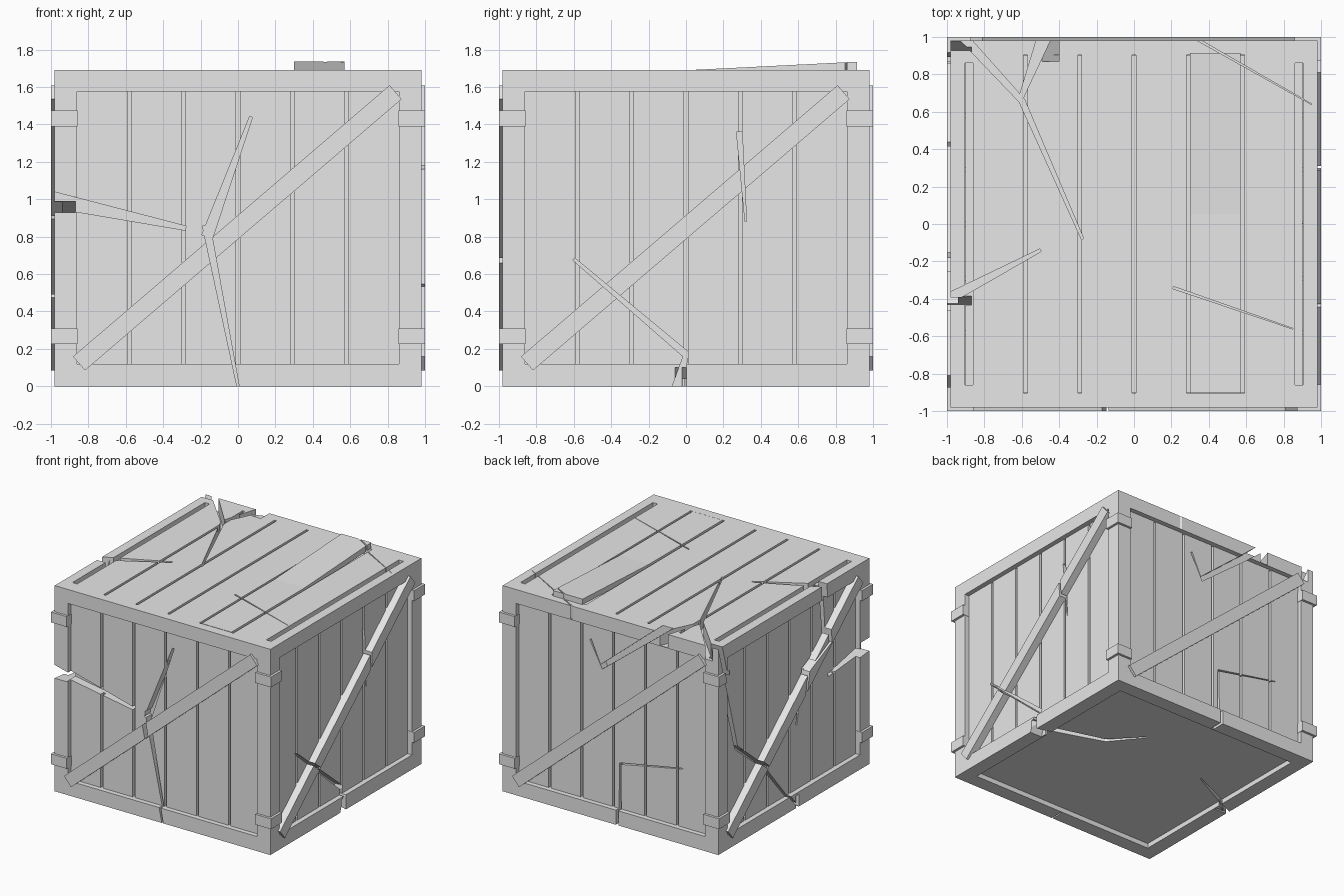
import bpy, bmesh, math
from mathutils import Matrix, Vector

if "Cube" in bpy.data.objects:
    bpy.data.objects.remove(bpy.data.objects["Cube"])

grey = bpy.data.materials.new("weathered grey")
grey.diffuse_color = (0.8, 0.8, 0.8, 1)
grey.use_nodes = True
grey.node_tree.nodes["Principled BSDF"].inputs["Base Color"].default_value = grey.diffuse_color
H = 1.69                      # crate height
parts = []


def turn(side):
    """Rotation taking the front to side 0 front, 1 right, 2 back, 3 left."""
    return Matrix.Rotation(side * math.pi / 2, 4, 'Z')


def finish(name, bm, matrix):
    bm.transform(matrix)
    bmesh.ops.recalc_face_normals(bm, faces=bm.faces)
    me = bpy.data.meshes.new(name)
    bm.to_mesh(me)
    bm.free()
    me.materials.append(grey)
    ob = bpy.data.objects.new(name, me)
    bpy.context.collection.objects.link(ob)
    return ob


def box(name, x, y, z, matrix=Matrix()):
    bm = bmesh.new()
    bmesh.ops.create_cube(bm, size=1)
    for v in bm.verts:
        for i, (a, b) in enumerate((x, y, z)):
            v.co[i] = a if v.co[i] < 0 else b
    parts.append(finish(name, bm, matrix))


def prism(name, loop, lo, hi, axis, matrix=Matrix()):
    """Extrude a 2D loop along an axis ('x', 'y' or 'z')."""
    put = {'x': lambda a, b, t: (t, a, b), 'y': lambda a, b, t: (a, t, b),
           'z': lambda a, b, t: (a, b, t)}[axis]
    bm = bmesh.new()
    low = [bm.verts.new(put(a, b, lo)) for a, b in loop]
    high = [bm.verts.new(put(a, b, hi)) for a, b in loop]
    n = len(loop)
    bm.faces.new(low)
    bm.faces.new(high[::-1])
    for i in range(n):
        bm.faces.new((low[i], high[i], high[(i + 1) % n], low[(i + 1) % n]))
    return finish(name, bm, matrix)


# inner core, its underside is the recessed floor
box("core", (-.9, .9), (-.9, .9), (.04, 1.65))

edges = [-.87 + .29 * i for i in range(7)]
strips = [(a + .01, b - .01) for a, b in zip(edges, edges[1:])]

for s in range(4):
    m = turn(s)
    # corner post and wrapped corner brackets
    box("corner_post", (-.98, -.86), (-.98, -.86), (0, H), m)
    for z in (.225, 1.39):
        box("corner_bracket", (-1, -.857), (-1, -.857), (z, z + .085), m)
    # frame rails
    box("bottom_rail", (-.87, .87), (-.98, -.86), (0, .12), m)
    box("top_rail", (-.87, .87), (-.98, -.903), (1.575, H), m)
    # recessed wall planks
    for strip in strips:
        box("wall_plank", strip, (-.94, -.89), (.1, 1.58), m)
    # diagonal brace
    a, b = Vector((-.85, .122)), Vector((.8425, 1.572))
    n = (b - a).normalized().orthogonal() * .049
    parts.append(prism("diagonal_brace", [a + n, b + n, b - n, a - n], -1, -.93, 'y', m))

# lid planks, the fifth one is lifted at the back
for i, strip in enumerate(strips):
    if i == 4:
        top = [(-.9, 1.691), (.05, 1.692), (.915, 1.735)]
        loop = top + [(y, z - .045) for y, z in reversed(top)]
        parts.append(prism("loose_lid_plank", loop, *strip, 'x'))
    else:
        box("lid_plank", strip, (-.905, .905), (1.64, H))

# cracks: face, starting width, path across the face
cracks = [
    (0, .09, [(-1.05, 1.01), (-.28, .845)]),
    (0, .06, [(-.165, .8), (.07, 1.44)]),
    (0, .04, [(-.17, .86), (.01, -.05)]),
    (1, .06, [(-.06, -.05), (0, .17), (-.6, .68)]),
    (1, .03, [(.285, 1.36), (.32, .88)]),
    (2, .06, [(.52, 1.75), (-.11, 1.24), (-.21, 1.44)]),
    (2, .025, [(.06, -.05), (.06, .49), (.63, .6)]),
    (3, .05, [(-.97, 1.75), (-.69, .76), (-.37, .5), (.09, -.04)]),
    (3, .05, [(.4, 1.75), (.45, 1.21), (.17, 1.08), (.09, .65)]),
    (3, .09, [(1.05, .98), (.5, .9)]),
    ('top', .05, [(-.96, 1.05), (-.6, .66), (-.275, -.08)]),
    ('top', .08, [(-.46, 1.05), (-.61, .66)]),
    ('top', .06, [(-1.05, -.43), (-.5, -.14)]),
    ('top', .012, [(.21, -.34), (.85, -.56)]),
    ('top', .012, [(.28, 1.02), (.95, .64)]),
    ('bottom', .06, [(1.05, -.05), (.41, .15), (.2, .39)]),
    ('bottom', .04, [(-1.05, -.08), (-.53, .17)]),
]


def outline(path, width):
    """Tapering ribbon along a path."""
    pts = [Vector(p) for p in path]
    last = len(pts) - 1
    left, right = [], []
    for i, p in enumerate(pts):
        d = (pts[min(i + 1, last)] - pts[max(i - 1, 0)]).normalized()
        n = Vector((-d.y, d.x)) * width / 2 * (1 - .75 * i / last)
        left.append(p + n)
        right.append(p - n)
    return left + right[::-1]


def bounds(ob):
    co = [v.co for v in ob.data.vertices]
    return [(min(c[i] for c in co), max(c[i] for c in co)) for i in range(3)]


cutters = []
for where, width, path in cracks:
    loop = outline(path, width)
    if where == 'top':
        cut = prism("crack_cutter", loop, 1.58, 1.8, 'z')
    elif where == 'bottom':
        cut = prism("crack_cutter", loop, -.05, .1, 'z')
    else:
        cut = prism("crack_cutter", loop, -1.05, -.87, 'y', turn(where))
    cut.hide_render = True
    cutters.append(cut)

# cut the cracks into every part they touch
boxes = [bounds(c) for c in cutters]
for ob in parts:
    mine = bounds(ob)
    for cut, other in zip(cutters, boxes):
        if all(a[0] < b[1] and b[0] < a[1] for a, b in zip(mine, other)):
            mod = ob.modifiers.new("crack", 'BOOLEAN')
            mod.operation = 'DIFFERENCE'
            mod.solver = 'EXACT'
            mod.object = cut
bpy.context.view_layer.update()
deps = bpy.context.evaluated_depsgraph_get()
for ob in parts:
    if ob.modifiers:
        me = bpy.data.meshes.new_from_object(ob.evaluated_get(deps))
        ob.modifiers.clear()
        ob.data = me
for cut in cutters:
    bpy.data.objects.remove(cut)
